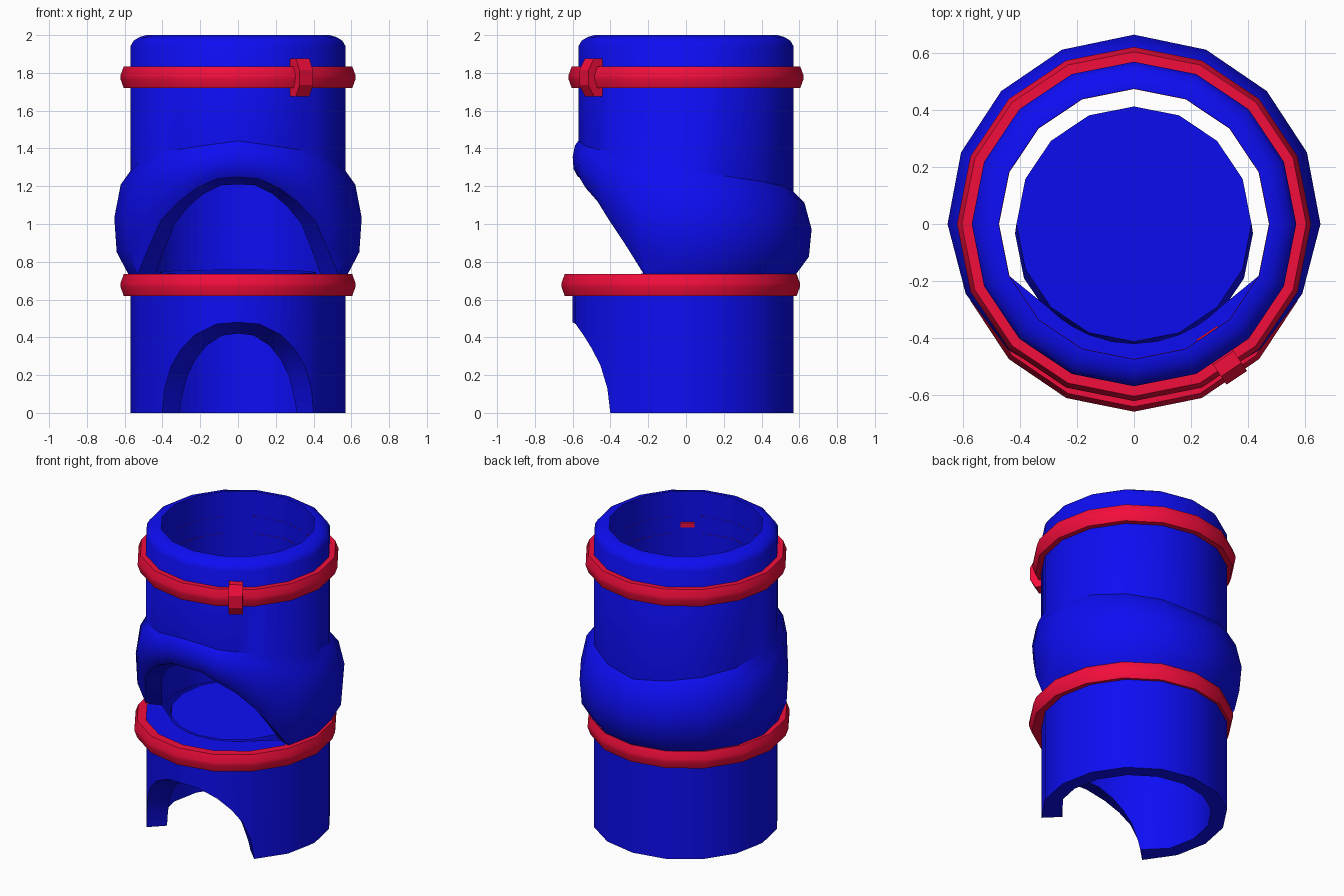
import bpy, bmesh, math
from math import sin, cos, pi, radians

if "Cube" in bpy.data.objects:
    bpy.data.objects.remove(bpy.data.objects["Cube"])

def material(name, rgb):
    m = bpy.data.materials.new(name)
    m.diffuse_color = (*rgb, 1)
    m.use_nodes = True
    m.node_tree.nodes["Principled BSDF"].inputs["Base Color"].default_value = m.diffuse_color
    return m

BLUE = material("blue", (0.004, 0.004, 0.9))
RED = material("red", (0.9, 0.004, 0.045))

def finish(bm, name, mat, angle):
    bmesh.ops.recalc_face_normals(bm, faces=bm.faces)
    me = bpy.data.meshes.new(name)
    bm.to_mesh(me)
    bm.free()
    ob = bpy.data.objects.new(name, me)
    bpy.context.collection.objects.link(ob)
    me.materials.append(mat)
    bpy.ops.object.select_all(action='DESELECT')
    bpy.context.view_layer.objects.active = ob
    ob.select_set(True)
    if angle:
        bpy.ops.object.shade_smooth_by_angle(angle=radians(angle))
    return ob

def lathe(name, angles, profile, mat, cy=0.0, sy=1.0, angle=35):
    """Closed tube; profile(t) gives (r, z) points, t = degrees from the front."""
    bm = bmesh.new()
    cols = []
    for a in angles:
        s, c = sin(radians(a)), cos(radians(a))
        cols.append([bm.verts.new((r * s, -r * c * sy + cy, z)) for r, z in profile(abs(a))])
    n = len(cols[0])
    for i, A in enumerate(cols):
        B = cols[(i + 1) % len(cols)]
        for j in range(n):
            k = (j + 1) % n
            bm.faces.new((A[j], B[j], B[k], A[k]))
    return finish(bm, name, mat, angle)

def lerp(table, x):
    for (x0, y0), (x1, y1) in zip(table, table[1:]):
        if x <= x1:
            return y0 + (y1 - y0) * (x - x0) / (x1 - x0)
    return table[-1][1]

def both_sides(side):
    return [-a for a in reversed(side)] + [0] + side + [180]

def chord(t):
    """Radius factor that keeps in-between columns on the 16-sided outline."""
    return cos(radians(11.25)) / cos(radians(t % 22.5 - 11.25))

BACK = [67.5 + 22.5 * i for i in range(5)]
SIXTEEN = both_sides([22.5, 45] + BACK)

# upper tube: slanted bulge that rises over the front opening
OPENING = [(0, 1.25), (11.25, 1.24), (22.5, 1.19), (33.75, 1.12), (45, 1.02),
           (56.25, .88), (67.5, .73), (180, .73)]
BULGE = [(0, .1), (.22, .85), (.55, 1), (.87, .6), (1, 0)]

def upper_profile(t):
    zb = lerp(OPENING, t)
    zt = lerp([(0, 1.44), (45, 1.38), (90, 1.28), (180, 1.17)], t)
    amp = lerp([(0, .03), (45, .055), (90, .085), (180, .095)], t)
    lip = lerp([(0, .04), (45, .02), (67.5, 0), (180, 0)], t)
    k = chord(t)
    out = [(.57 + amp * f, zb + (zt - zb) * s) for s, f in BULGE]
    rim = [(.57, 1.94), (.553, 1.97), (.52, 1.99), (.485, 2.0)]
    return [(r * k, z) for r, z in out + rim + [(.475, 2.0), (.475, zb - lip)]]

lathe("upper_tube", both_sides([a for a, _ in OPENING[1:-2]] + BACK), upper_profile, BLUE)

# lower tube: arched cut-out at the front, thicker front wall
ARCH = [(0, .48), (11, .47), (22.5, .415), (31, .34), (38, .25), (43, .13), (45, 0), (180, 0)]

def lower_profile(t):
    zb = lerp(ARCH, t)
    ro = lerp([(0, .60), (22.5, .59), (45, .567), (67.5, .57), (180, .57)], t)
    ri = lerp([(0, .44), (45, .44), (67.5, .475), (180, .475)], t)
    rt = lerp([(0, .42), (45, .42), (67.5, .475), (180, .475)], t)
    return [(ro, zb), (ro, .728), (rt, .728), (rt, .62), (ri, .55), (ri, max(0, zb - .06))]

lathe("lower_tube", both_sides([a for a, _ in ARCH[1:-1]] + BACK), lower_profile, BLUE)

# inner plate: slightly tilted disc with a forward-leaning edge
bm = bmesh.new()
top, low = [], []
for i in range(16):
    x, y = .413 * cos(pi * i / 8), .413 * sin(pi * i / 8)
    top.append(bm.verts.new((x, y, .745 + .035 * y)))
    low.append(bm.verts.new((x * 1.012, y - .033, .64)))
bm.faces.new(top)
bm.faces.new(low[::-1])
for i in range(16):
    k = (i + 1) % 16
    bm.faces.new((low[i], low[k], top[k], top[i]))
finish(bm, "inner_plate", BLUE, 30)

# red clamp bands
def band(z, inner):
    return lambda t: [(inner, z - .057), (.605, z - .057), (.622, z - .01), (.622, z + .01),
                      (.605, z + .057), (inner, z + .057), (inner + .015, z + .05), (inner + .015, z - .05)]

lathe("upper_band", SIXTEEN, band(1.777, .474), RED)
lathe("lower_band", SIXTEEN, band(.677, .55), RED, cy=-.028, sy=1.015)

# clamp screw block on the upper band
bm = bmesh.new()
a = radians(33.75)
d, w = (sin(a), -cos(a)), (cos(a), sin(a))
prof = [(.46, -.015), (.55, -.06), (.565, -.1), (.615, -.1), (.65, -.04),
        (.65, .04), (.615, .1), (.565, .1), (.55, .06), (.46, .015)]
L, R = ([bm.verts.new((d[0] * r + w[0] * s, d[1] * r + w[1] * s, 1.775 + z)) for r, z in prof]
        for s in (-.043, .043))
bm.faces.new(L)
bm.faces.new(R[::-1])
for i in range(len(prof)):
    k = (i + 1) % len(prof)
    bm.faces.new((L[i], R[i], R[k], L[k]))
finish(bm, "clamp_screw", RED, 0)
